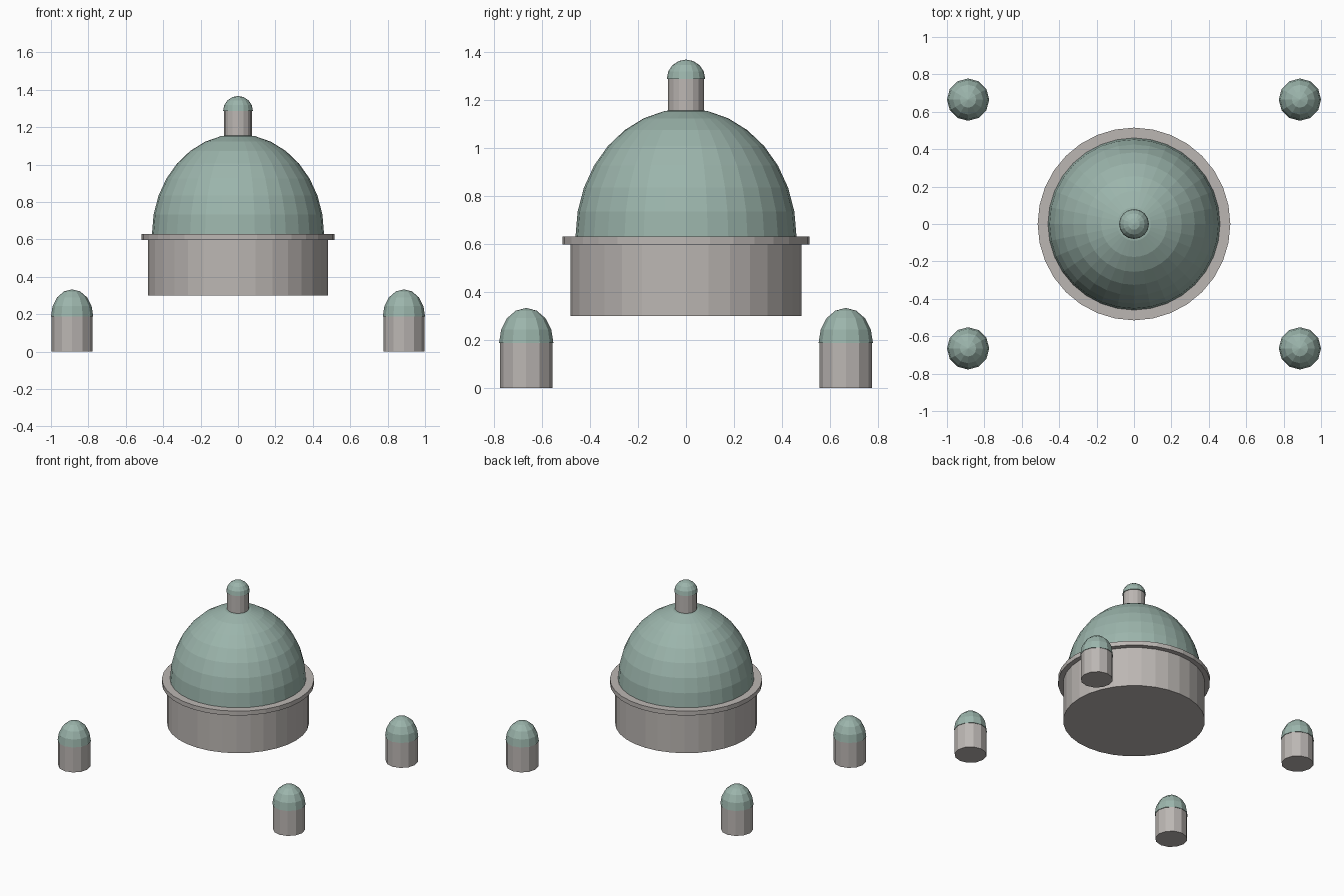
import bpy, bmesh, math

if "Cube" in bpy.data.objects:
    bpy.data.objects.remove(bpy.data.objects["Cube"])


def material(name, rgb):
    m = bpy.data.materials.new(name)
    m.diffuse_color = (*rgb, 1)
    m.use_nodes = True
    m.node_tree.nodes["Principled BSDF"].inputs["Base Color"].default_value = m.diffuse_color
    return m


stone = material("pale stone", (0.50, 0.47, 0.45))
copper = material("aged copper green", (0.33, 0.46, 0.41))


def lathe(name, profile, sides, mat, x=0, y=0):
    """Revolve (radius, z) points around a vertical axis; flat faces, closed ends."""
    bm = bmesh.new()
    rings = []
    for r, z in profile:
        if r < 1e-6:
            rings.append([bm.verts.new((0, 0, z))])
        else:
            rings.append([bm.verts.new((r * math.cos(math.tau * i / sides),
                                        r * math.sin(math.tau * i / sides), z))
                          for i in range(sides)])
    bm.faces.new(rings[0][::-1])
    for a, b in zip(rings, rings[1:]):
        for i in range(sides):
            j = (i + 1) % sides
            if len(b) == 1:
                bm.faces.new((a[i], a[j], b[0]))
            else:
                bm.faces.new((a[i], a[j], b[j], b[i]))
    if len(rings[-1]) > 1:
        bm.faces.new(rings[-1])
    me = bpy.data.meshes.new(name)
    bm.to_mesh(me)
    bm.free()
    me.materials.append(mat)
    ob = bpy.data.objects.new(name, me)
    ob.location = (x, y, 0)
    bpy.context.collection.objects.link(ob)
    return ob


def dome(name, r, z, height, sides, rings, mat, x=0, y=0):
    pts = [(r * math.cos(math.pi / 2 * i / rings), z + height * math.sin(math.pi / 2 * i / rings))
           for i in range(rings + 1)]
    return lathe(name, pts, sides, mat, x, y)


# Main drum, cornice and dome
lathe("drum", [(0.48, 0.30), (0.48, 0.61)], 32, stone)
lathe("cornice", [(0.515, 0.597), (0.515, 0.63)], 32, stone)
dome("main_dome", 0.46, 0.63, 0.533, 32, 8, copper)

# Lantern on top
lathe("lantern", [(0.074, 1.12), (0.074, 1.288)], 16, stone)
dome("lantern_cap", 0.08, 1.287, 0.08, 16, 4, copper)

# Four corner turrets
for sx, side in ((-1, "left"), (1, "right")):
    for sy, end in ((-1, "front"), (1, "back")):
        x, y = sx * 0.887, sy * 0.665
        lathe(f"turret_{end}_{side}", [(0.109, 0), (0.109, 0.19)], 12, stone, x, y)
        dome(f"turret_cap_{end}_{side}", 0.113, 0.188, 0.145, 12, 4, copper, x, y)
